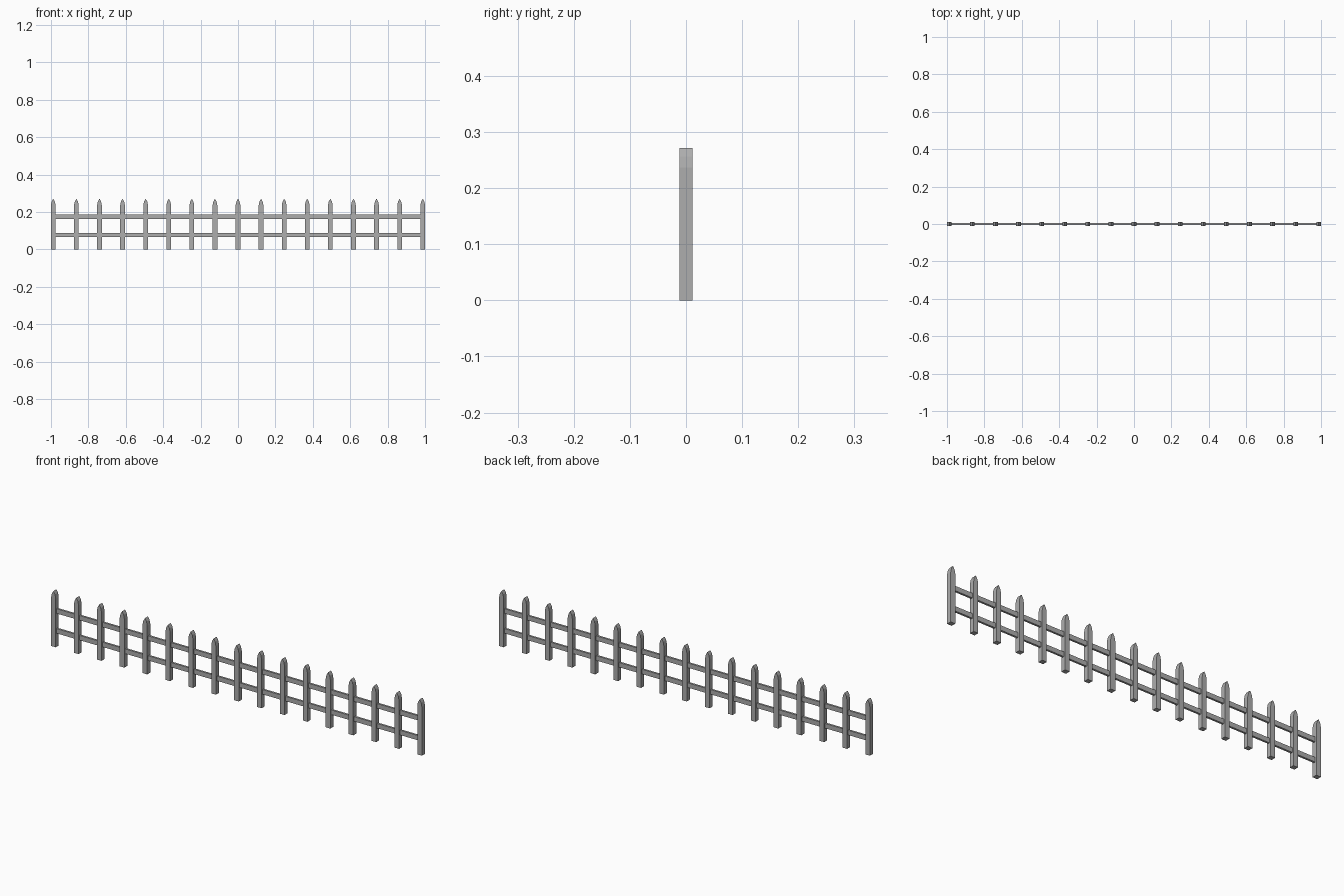
import bpy
import bmesh

cube = bpy.data.objects.get("Cube")
if cube:
    bpy.data.objects.remove(cube)

GREY = (0.42, 0.42, 0.42, 1)
mat = bpy.data.materials.new("weathered grey")
mat.use_nodes = True
mat.diffuse_color = GREY
mat.node_tree.nodes["Principled BSDF"].inputs["Base Color"].default_value = GREY

COUNT = 17
HALF_W = 0.0125
DEPTH = 0.0235
SPAN = 1 - HALF_W


def extrude_profile(name, points, depth):
    """Extrude an XZ outline along y, centred on y = 0."""
    bm = bmesh.new()
    face = bm.faces.new([bm.verts.new((x, -depth / 2, z)) for x, z in points])
    ext = bmesh.ops.extrude_face_region(bm, geom=[face])
    moved = [v for v in ext["geom"] if isinstance(v, bmesh.types.BMVert)]
    bmesh.ops.translate(bm, verts=moved, vec=(0, depth, 0))
    bmesh.ops.recalc_face_normals(bm, faces=bm.faces)
    mesh = bpy.data.meshes.new(name)
    bm.to_mesh(mesh)
    bm.free()
    mesh.materials.append(mat)
    return mesh


def place(name, mesh, location):
    obj = bpy.data.objects.new(name, mesh)
    obj.location = location
    bpy.context.collection.objects.link(obj)


# Pickets with a gently arched point
side = [(HALF_W, 0), (HALF_W, 0.237), (0.0085, 0.256)]
outline = side + [(0, 0.271)] + [(-x, z) for x, z in reversed(side)]
picket = extrude_profile("picket", outline, DEPTH)
for i in range(COUNT):
    x = -SPAN + 2 * SPAN * i / (COUNT - 1)
    place(f"picket_{i + 1}", picket, (x, 0, 0))

# Thin horizontal rails running through the pickets
h = 0.0115
rail = extrude_profile("rail", [(-SPAN, -h), (SPAN, -h), (SPAN, h), (-SPAN, h)], 0.01)
place("lower_rail", rail, (0, 0, 0.077))
place("upper_rail", rail, (0, 0, 0.174))
